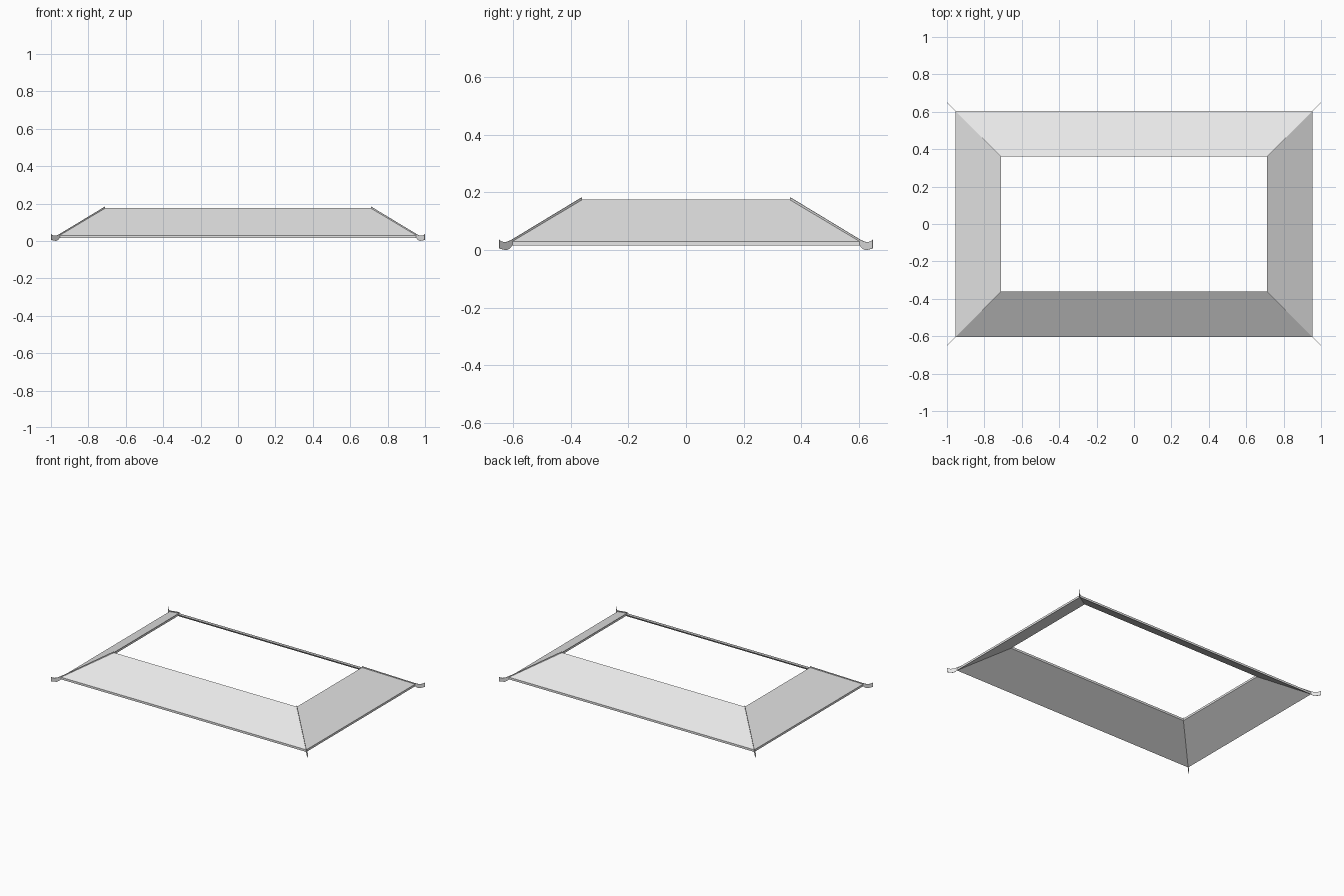
import bpy
import bmesh
from mathutils import Vector

cube = bpy.data.objects.get("Cube")
if cube:
    bpy.data.objects.remove(cube, do_unlink=True)

# Single pale grey material
grey = bpy.data.materials.new("pale_grey")
grey.use_nodes = True
colour = (0.8, 0.8, 0.8, 1)
grey.diffuse_color = colour
grey.node_tree.nodes["Principled BSDF"].inputs["Base Color"].default_value = colour

CORNER_X, CORNER_Y = 0.955, 0.605   # eave corner
RUN = 0.243                         # horizontal run of each slope
EAVE_Z, TOP_Z, THICK = 0.03, 0.175, 0.015


def finish(name, bm):
    bmesh.ops.recalc_face_normals(bm, faces=bm.faces)
    mesh = bpy.data.meshes.new(name)
    bm.to_mesh(mesh)
    bm.free()
    mesh.materials.append(grey)
    obj = bpy.data.objects.new(name, mesh)
    bpy.context.collection.objects.link(obj)
    return obj


# Four mitred roof slopes: sweep a sloped slab section around the rectangle
section = [(0, EAVE_Z), (-RUN, TOP_Z), (-RUN, TOP_Z - THICK), (0, EAVE_Z - THICK)]
corners = [(-1, -1), (1, -1), (1, 1), (-1, 1)]
bm = bmesh.new()
rings = [[bm.verts.new((sx * (CORNER_X + t), sy * (CORNER_Y + t), z)) for t, z in section]
         for sx, sy in corners]
for i in range(4):
    a, b = rings[i], rings[(i + 1) % 4]
    for j in range(4):
        k = (j + 1) % 4
        bm.faces.new((a[j], b[j], b[k], a[k]))
finish("roof_slopes", bm)

# Thin hip ridges ending in upturned corner tips: (outward offset, height)
ridge_top = [(-RUN, 0.183), (0, 0.036), (0.015, 0.029), (0.028, 0.028), (0.038, 0.031), (0.044, 0.036)]
ridge_bottom = [(0.044, 0.006), (0.03, 0.002), (0.018, 0), (0.008, 0.005), (0, 0.015), (-RUN, 0.16)]
names = ["front_right", "front_left", "back_left", "back_right"]
for (sx, sy), name in zip(corners, names):
    bm = bmesh.new()
    side = Vector((sx, -sy, 0)).normalized() * 0.0015
    face = bm.faces.new([bm.verts.new(Vector((sx * (CORNER_X + t), sy * (CORNER_Y + t), z)) - side)
                         for t, z in ridge_top + ridge_bottom])
    extruded = bmesh.ops.extrude_face_region(bm, geom=[face], use_keep_orig=True)
    moved = [v for v in extruded["geom"] if isinstance(v, bmesh.types.BMVert)]
    bmesh.ops.translate(bm, verts=moved, vec=side * 2)
    finish(name + "_hip_ridge", bm)
